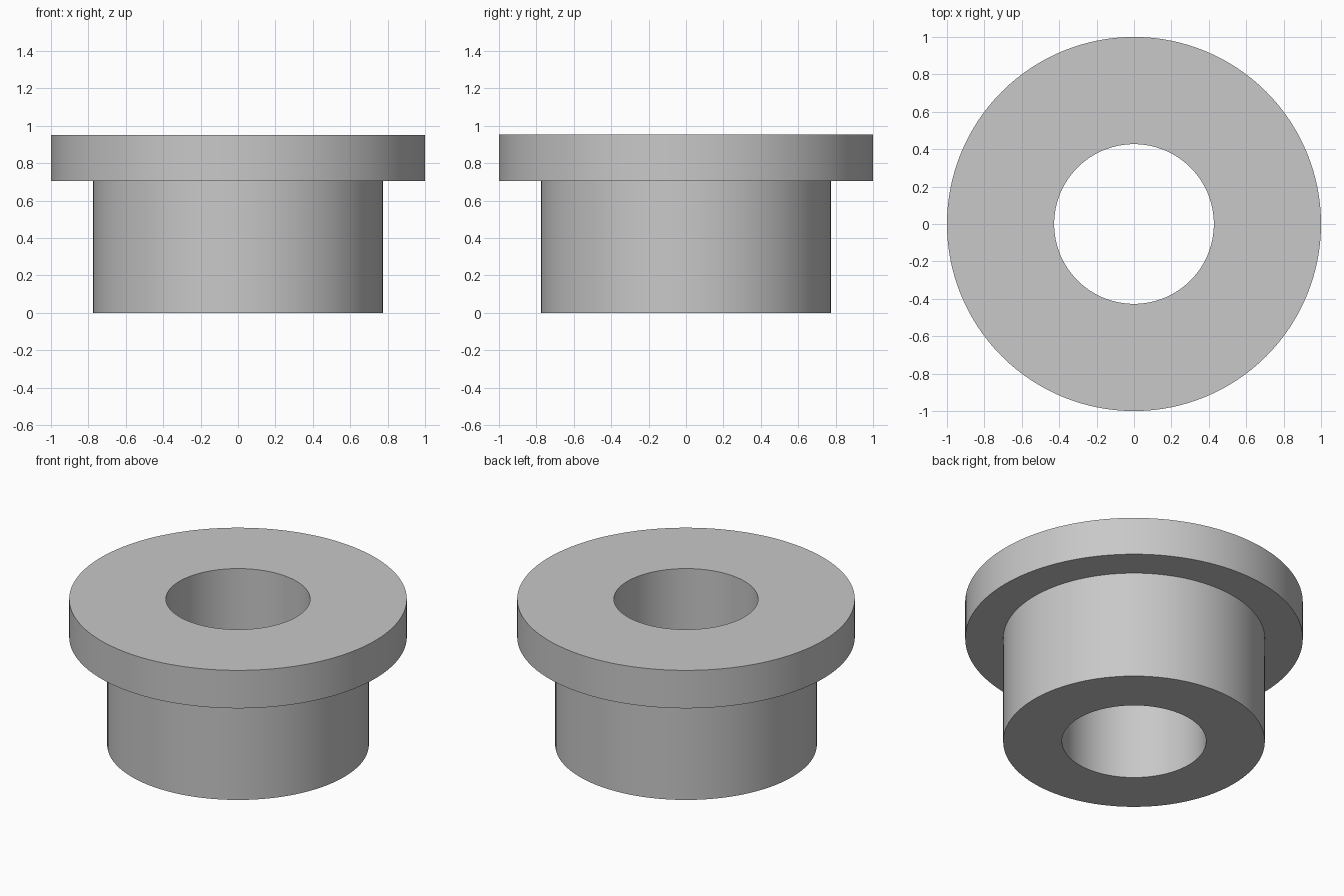
import bpy
import bmesh
from math import cos, sin, tau, radians

SEGMENTS = 128
BORE, BODY, FLANGE = 0.427, 0.775, 1.0
STEP, TOP = 0.704, 0.952

cube = bpy.data.objects.get("Cube")
if cube:
    bpy.data.objects.remove(cube, do_unlink=True)

# Plain grey metal
grey = bpy.data.materials.new("plain_grey")
grey.use_nodes = True
colour = (0.58, 0.58, 0.58, 1)
grey.diffuse_color = colour
grey.node_tree.nodes["Principled BSDF"].inputs["Base Color"].default_value = colour


def lathe(name, profile):
    """Revolve a closed (radius, height) outline around z."""
    bm = bmesh.new()
    rings = []
    for i in range(SEGMENTS):
        a = tau * i / SEGMENTS
        rings.append([bm.verts.new((r * cos(a), r * sin(a), z)) for r, z in profile])
    count = len(profile)
    for i, ring in enumerate(rings):
        following = rings[(i + 1) % SEGMENTS]
        for j in range(count):
            k = (j + 1) % count
            bm.faces.new((ring[j], following[j], following[k], ring[k]))
    bmesh.ops.recalc_face_normals(bm, faces=bm.faces)
    mesh = bpy.data.meshes.new(name)
    bm.to_mesh(mesh)
    bm.free()
    mesh.materials.append(grey)
    obj = bpy.data.objects.new(name, mesh)
    bpy.context.collection.objects.link(obj)
    return obj


# Flanged sleeve with a through bore
bushing = lathe("flanged_bushing", [
    (BORE, 0), (BODY, 0), (BODY, STEP),
    (FLANGE, STEP), (FLANGE, TOP), (BORE, TOP),
])

bpy.ops.object.select_all(action="DESELECT")
bushing.select_set(True)
bpy.context.view_layer.objects.active = bushing
bpy.ops.object.shade_smooth_by_angle(angle=radians(30))
